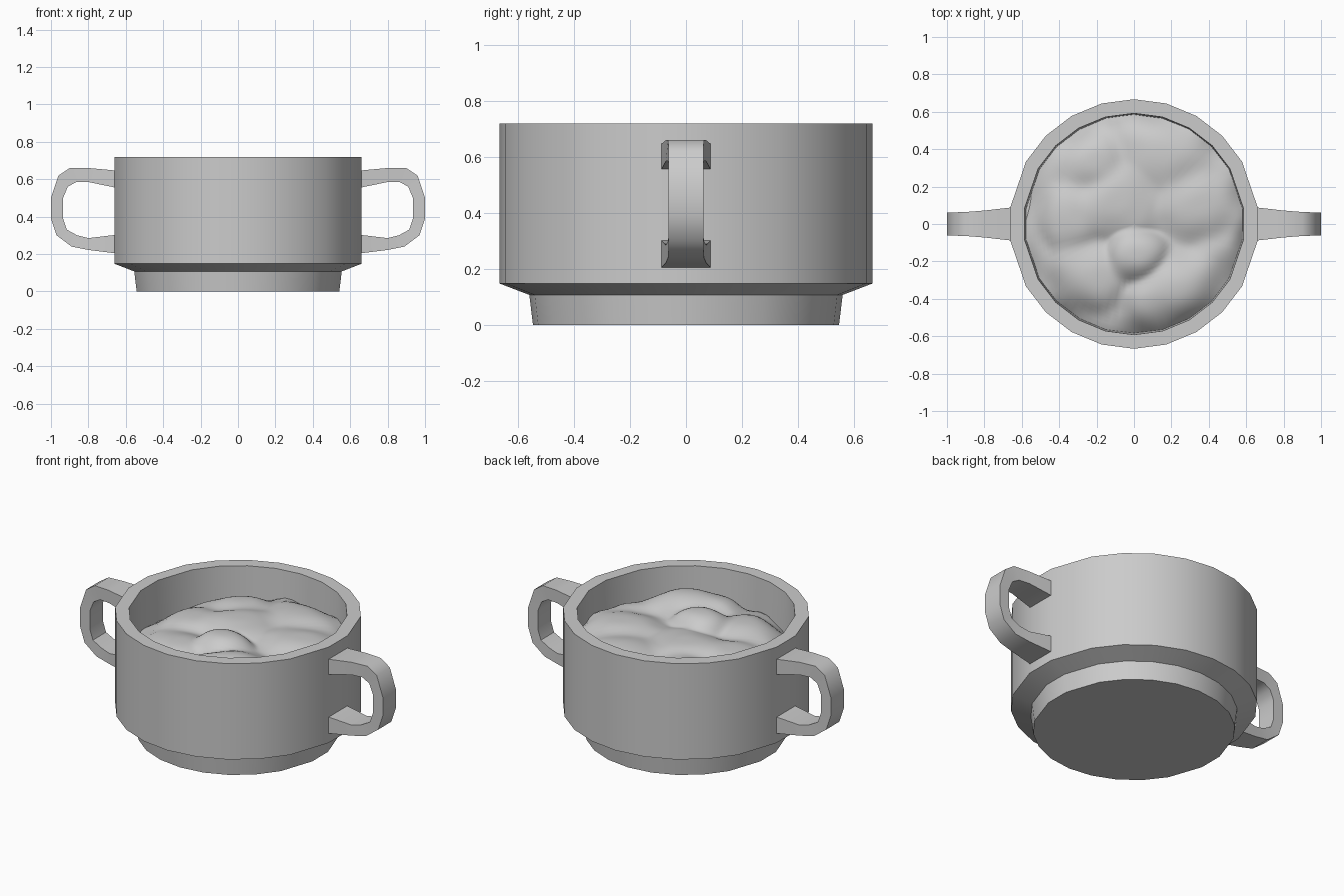
import bpy, math
from mathutils import noise, Vector

if "Cube" in bpy.data.objects:
    bpy.data.objects.remove(bpy.data.objects["Cube"])


def make(name, verts, faces, angle):
    me = bpy.data.meshes.new(name)
    me.from_pydata(verts, [], faces)
    me.update()
    ob = bpy.data.objects.new(name, me)
    bpy.context.collection.objects.link(ob)
    bpy.ops.object.select_all(action='DESELECT')
    ob.select_set(True)
    bpy.context.view_layer.objects.active = ob
    bpy.ops.object.mode_set(mode='EDIT')
    bpy.ops.mesh.select_all(action='SELECT')
    bpy.ops.mesh.normals_make_consistent(inside=False)
    bpy.ops.object.mode_set(mode='OBJECT')
    bpy.ops.object.shade_smooth_by_angle(angle=math.radians(angle))
    return ob


def bridge(n_rings, n):
    return [(r * n + i, r * n + (i + 1) % n, (r + 1) * n + (i + 1) % n, (r + 1) * n + i)
            for r in range(n_rings - 1) for i in range(n)]


# Pot: lathed profile with a flat side segment where each handle joins
half = [7.8, 30, 45, 60, 75, 90, 105, 120, 135, 150, 172.2]
angles = [math.radians(a) for a in half + [a + 180 for a in half]]
profile = [(0.547, 0), (0.56, 0.107), (0.667, 0.148), (0.667, 0.72),
           (0.592, 0.72), (0.583, 0.48)]
n = len(angles)
verts = [(r * math.cos(a), r * math.sin(a), z) for r, z in profile for a in angles]
faces = bridge(len(profile), n)
faces += [tuple(range(n)), tuple(range((len(profile) - 1) * n, len(profile) * n))]
make("pot", verts, faces, 25)

# Handles: outer x, outer z, inner x, inner z, half width
loop = [(0.65, 0.646, 0.65, 0.554, 0.089), (0.80, 0.66, 0.80, 0.585, 0.072),
        (0.90, 0.66, 0.865, 0.585, 0.064), (0.96, 0.62, 0.91, 0.56, 0.062),
        (1.00, 0.50, 0.935, 0.50, 0.062), (1.00, 0.39, 0.935, 0.39, 0.062),
        (0.97, 0.30, 0.915, 0.33, 0.062), (0.89, 0.24, 0.86, 0.30, 0.064),
        (0.80, 0.222, 0.80, 0.285, 0.072), (0.65, 0.203, 0.65, 0.303, 0.089)]
for side, name in ((1, "right_handle"), (-1, "left_handle")):
    verts = []
    for ox, oz, ix, iz, w in loop:
        verts += [(side * ox, -w, oz), (side * ox, w, oz),
                  (side * ix, w, iz), (side * ix, -w, iz)]
    last = 4 * len(loop) - 4
    faces = bridge(len(loop), 4) + [(0, 1, 2, 3), tuple(range(last, last + 4))]
    make(name, verts, faces, 40)

# Stew: a tilted rippled surface with chunks (x, y, radius, top height) poking out
chunks = [(0.18, 0.38, 0.24, 0.625), (-0.06, 0.10, 0.22, 0.625), (0.35, 0.10, 0.22, 0.625),
          (0.02, -0.17, 0.13, 0.66), (0.22, -0.36, 0.20, 0.65), (-0.30, 0.05, 0.18, 0.605),
          (-0.20, -0.26, 0.20, 0.61), (-0.22, 0.34, 0.18, 0.61)]


def stew_height(x, y):
    z = 0.572 + 0.05 * x + 0.03 * y
    z += 0.025 * noise.noise(Vector((x * 6, y * 6, 1.7)))
    for cx, cy, r, top in chunks:
        d = math.hypot(x - cx, y - cy) / r
        d += 0.3 * noise.noise(Vector((x * 5, y * 5, top * 50)))
        top -= 0.05 * max(d, 0) ** 2.5
        blend = max(0.03 - abs(z - top), 0)
        z = max(z, top) + blend ** 2 / 0.12
    return z


rings, seg = 30, 80
verts = []
for k in range(1, rings + 1):
    t = k / rings
    for i in range(seg):
        a = 2 * math.pi * i / seg
        x, y = 0.587 * t * math.cos(a), 0.587 * t * math.sin(a)
        drop = 0.055 + 0.04 * noise.noise(Vector((x * 5, y * 5, 9)))
        verts.append((x, y, stew_height(x, y) - drop * t ** 8))
faces = bridge(rings, seg)
verts.append((0, 0, stew_height(0, 0)))
faces += [(i, (i + 1) % seg, len(verts) - 1) for i in range(seg)]
make("stew", verts, faces, 50)
